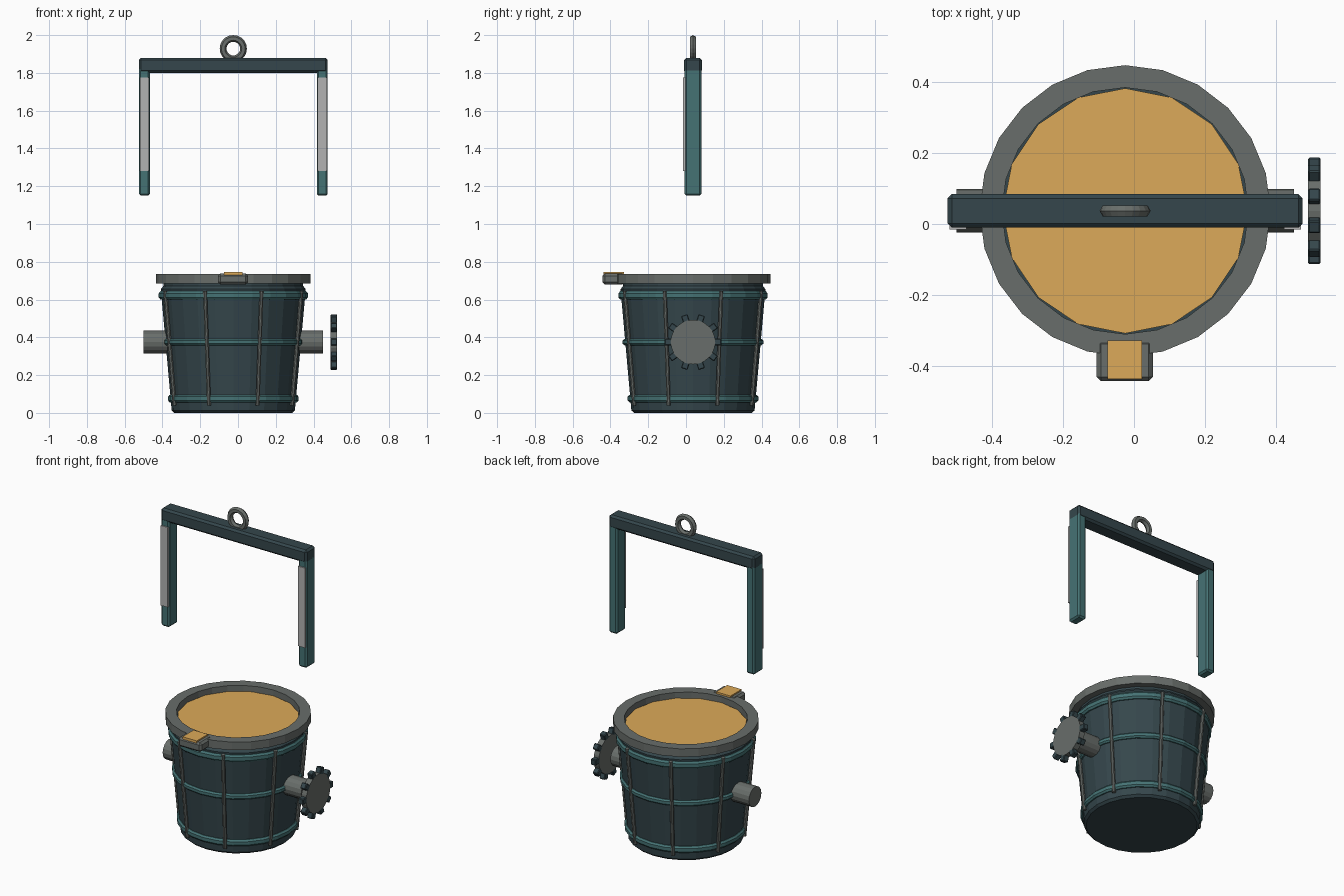
import bpy, bmesh, math
from mathutils import Vector, Matrix

if "Cube" in bpy.data.objects:
    bpy.data.objects.remove(bpy.data.objects["Cube"])

CX, CY = -0.025, 0.037   # ladle axis


def mat(name, r, g, b):
    m = bpy.data.materials.new(name)
    m.diffuse_color = (r, g, b, 1)
    m.use_nodes = True
    m.node_tree.nodes["Principled BSDF"].inputs["Base Color"].default_value = m.diffuse_color
    return m


DARK = mat("dark_steel", 0.035, 0.062, 0.072)
TEAL = mat("teal_steel", 0.06, 0.17, 0.175)
GREY = mat("bare_steel", 0.14, 0.155, 0.145)
PALE = mat("pale_strip", 0.45, 0.45, 0.45)
GLOW = mat("molten_metal", 0.72, 0.40, 0.10)


def finish(name, bm, m):
    bmesh.ops.recalc_face_normals(bm, faces=bm.faces)
    me = bpy.data.meshes.new(name)
    bm.to_mesh(me)
    bm.free()
    ob = bpy.data.objects.new(name, me)
    me.materials.append(m)
    bpy.context.collection.objects.link(ob)
    return ob


def box(name, x, y, z, m, bevel=0.0):
    bm = bmesh.new()
    bmesh.ops.create_cube(bm, size=1)
    for v in bm.verts:
        v.co = [a + (b - a) * (c + 0.5) for (a, b), c in zip((x, y, z), v.co)]
    if bevel:
        bmesh.ops.bevel(bm, geom=bm.edges[:], offset=bevel, segments=1, affect='EDGES')
    return finish(name, bm, m)


def rod(name, a, b, r, m, sides, bevel=0.0):
    a, b = Vector(a), Vector(b)
    bm = bmesh.new()
    rot = (b - a).to_track_quat('Z', 'Y').to_matrix().to_4x4()
    bmesh.ops.create_cone(bm, cap_ends=True, segments=sides, radius1=r, radius2=r,
                          depth=(b - a).length, matrix=Matrix.Translation((a + b) / 2) @ rot)
    if bevel:
        rims = [e for f in bm.faces if len(f.verts) > 4 for e in f.edges]
        bmesh.ops.bevel(bm, geom=rims, offset=bevel, segments=1, affect='EDGES')
    return finish(name, bm, m)


def lathe(name, profile, m, sides=24, closed=False):
    """Revolve (radius, z) points; closed profiles make rings, open ones get capped."""
    bm = bmesh.new()
    rings = [[bm.verts.new((CX + r * math.sin(t), CY + r * math.cos(t), z))
              for t in (i * math.tau / sides for i in range(sides))] for r, z in profile]
    pairs = list(zip(rings, rings[1:]))
    if closed:
        pairs.append((rings[-1], rings[0]))
    else:
        bm.faces.new(rings[0])
        bm.faces.new(rings[-1])
    for p, q in pairs:
        for i in range(sides):
            j = (i + 1) % sides
            bm.faces.new((p[i], p[j], q[j], q[i]))
    return finish(name, bm, m)


def wall(z):
    return 0.325 + 0.06 * z / 0.67


# Bucket, rim and molten surface
lathe("bucket_body", [(0.312, 0), (wall(0.013), 0.013), (wall(0.655), 0.655),
                      (0.37, 0.672), (0.37, 0.69)], DARK)
lathe("rim", [(0.347, 0.685), (0.41, 0.685), (0.41, 0.735), (0.347, 0.735)], GREY, closed=True)
lathe("molten_metal", [(0.345, 0.68), (0.345, 0.70)], GLOW, sides=16)

# Hoops around the bucket
for n, (z, h) in {"top": (0.622, 0.022), "middle": (0.375, 0.017), "bottom": (0.076, 0.02)}.items():
    r = wall(z)
    lathe(n + "_hoop", [(r - 0.015, z - h), (r + 0.005, z - h), (r + 0.014, z - h / 2),
                        (r + 0.014, z + h / 2), (r + 0.005, z + h), (r - 0.015, z + h)],
          TEAL, closed=True)

# Upright ribs
for i in range(8):
    t = math.radians(22.5 + 45 * i)
    ends = [(CX + (wall(z) + 0.008) * math.cos(t), CY + (wall(z) + 0.008) * math.sin(t), z)
            for z in (0.04, 0.645)]
    rod("rib", *ends, 0.011, GREY, 8)

# Pouring spout with a bead of metal
box("spout", (-0.105, 0.053), (-0.442, -0.326), (0.68, 0.738), GREY, 0.012)
box("spout_metal", (-0.075, 0.023), (-0.437, -0.328), (0.71, 0.746), GLOW)

# Trunnions
for s in (-1, 1):
    rod("trunnion", (CX + s * 0.33, CY, 0.375), (CX + s * 0.475, CY, 0.375), 0.061, GREY, 16)

# Tilting gear
rod("gear_disc", (0.49, CY, 0.375), (0.525, CY, 0.375), 0.118, GREY, 24)
for i in range(10):
    tooth = box("gear_tooth", (-0.0175, 0.0175), (0.108, 0.15), (-0.018, 0.018), DARK, 0.004)
    tooth.data.transform(Matrix.Translation((0.5075, CY, 0.375)) @
                         Matrix.Rotation(i * math.tau / 10, 4, 'X'))

# Lifting yoke
box("yoke_beam", (CX - 0.5, CX + 0.5), (CY - 0.047, CY + 0.047), (1.80, 1.88), DARK, 0.012)
for s in (-1, 1):
    xs = sorted((CX + s * 0.442, CX + s * 0.5))
    box("yoke_arm", xs, (CY - 0.045, CY + 0.045), (1.15, 1.83), TEAL, 0.01)
    box("arm_strip", (xs[0] + 0.005, xs[1] - 0.005), (CY - 0.052, CY - 0.03), (1.28, 1.775), PALE)

# Lifting eye
bpy.ops.mesh.primitive_torus_add(major_segments=20, minor_segments=6, major_radius=0.054,
                                 minor_radius=0.018, location=(CX, CY, 1.928),
                                 rotation=(math.pi / 2, 0, 0))
eye = bpy.context.object
eye.name = "lifting_eye"
eye.data.materials.append(GREY)
